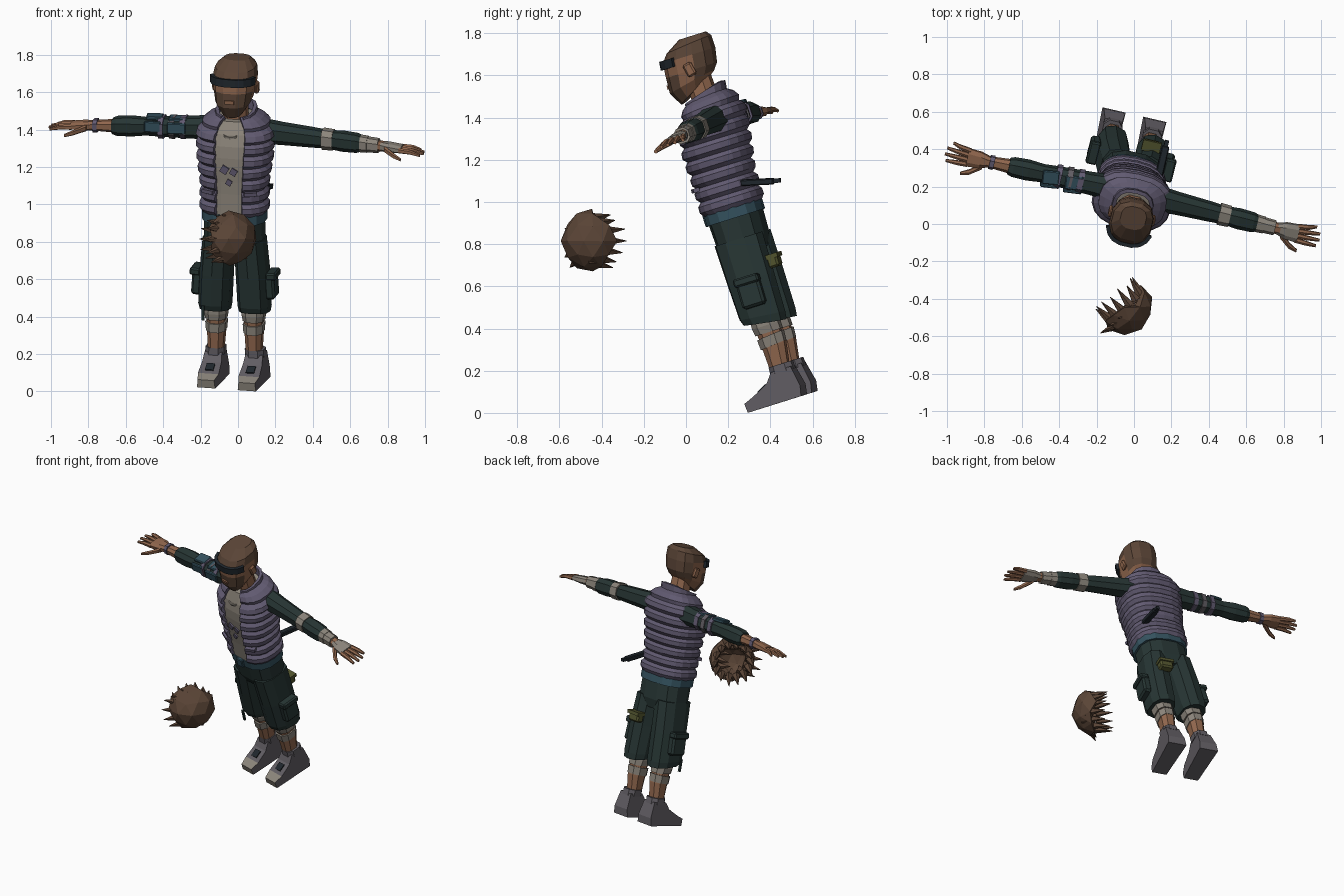
import bpy, bmesh, random
from math import sin, cos, pi, radians
from mathutils import Matrix, Vector, Euler

if "Cube" in bpy.data.objects:
    bpy.data.objects.remove(bpy.data.objects["Cube"])
random.seed(4)

# The figure is built upright, then leaned and turned as a whole
POSE = Matrix.Translation((-.015, .515, .07)) @ Euler(
    (radians(17), radians(4), radians(-13))).to_matrix().to_4x4()


def material(name, r, g, b):
    m = bpy.data.materials.new(name)
    m.use_nodes = True
    m.diffuse_color = (r, g, b, 1)
    m.node_tree.nodes["Principled BSDF"].inputs["Base Color"].default_value = (r, g, b, 1)
    return m


SKIN = material("skin", .28, .135, .075)
HAIR = material("brown hair", .105, .06, .038)
VEST = material("purple quilt", .12, .103, .165)
CLOTH = material("dark green cloth", .02, .036, .034)
SHIRT = material("pale shirt", .27, .24, .2)
BELT = material("blue leather", .035, .085, .115)
SHOE = material("grey shoe", .12, .11, .125)
WRAP = material("bandage", .26, .235, .2)
OLIVE = material("olive canvas", .085, .09, .028)
DARK = material("dark rubber", .014, .02, .026)


def finish(name, bm, mats, paint=None, pose=True, thick=0):
    bmesh.ops.recalc_face_normals(bm, faces=bm.faces)
    if paint:
        for f in bm.faces:
            f.material_index = paint(f.calc_center_median())
    me = bpy.data.meshes.new(name)
    bm.to_mesh(me)
    bm.free()
    ob = bpy.data.objects.new(name, me)
    bpy.context.collection.objects.link(ob)
    for m in mats:
        me.materials.append(m)
    if pose:
        ob.matrix_world = POSE
    if thick:
        sol = ob.modifiers.new("thickness", 'SOLIDIFY')
        sol.thickness, sol.offset = thick, 0
    return ob


def loft(name, rings, mats, n=8, axis='z', p=.8, arc=None, paint=None, thick=0):
    """Rings: (position, centre a, centre b, radius a, radius b, slope)."""
    bm = bmesh.new()
    rows = []
    for pos, ca, cb, ra, rb, *slope in rings:
        row = []
        for i in range(n):
            t = arc[0] + (arc[1] - arc[0]) * i / (n - 1) if arc else 2 * pi * (i + .5) / n
            c, s = cos(t), sin(t)
            da = ra * abs(c) ** p * (1 if c > 0 else -1)
            db = rb * abs(s) ** p * (1 if s > 0 else -1)
            h = pos + (slope[0] * db if slope else 0)
            co = (ca + da, cb + db, h) if axis == 'z' else (h, ca + da, cb + db)
            row.append(bm.verts.new(co))
        rows.append(row)
    for a, b in zip(rows, rows[1:]):
        for i in range(n - 1 if arc else n):
            j = (i + 1) % n
            bm.faces.new((a[i], a[j], b[j], b[i]))
    if not arc:
        bm.faces.new(rows[0])
        bm.faces.new(rows[-1])
    return finish(name, bm, mats, paint, True, thick)


def box(name, centre, size, mat, rot=(0, 0, 0), bevel=0.):
    bm = bmesh.new()
    bmesh.ops.create_cube(bm, size=1)
    bmesh.ops.scale(bm, vec=size, verts=bm.verts)
    if bevel:
        bmesh.ops.bevel(bm, geom=bm.edges[:], offset=bevel, segments=1, affect='EDGES')
    bm.transform(Matrix.Translation(centre) @ Euler([radians(a) for a in rot]).to_matrix().to_4x4())
    return finish(name, bm, [mat])


# Torso profile: height, half width, half depth, centre y
BODY = [(.94, .168, .132, -.008), (1.1, .165, .13, -.005), (1.24, .185, .145, .005),
        (1.38, .195, .145, .025), (1.43, .175, .125, .035), (1.49, .1, .09, .03)]


def body(z):
    for a, b in zip(BODY, BODY[1:]):
        if z <= b[0]:
            t = (z - a[0]) / (b[0] - a[0])
            return [u + (v - u) * t for u, v in zip(a[1:], b[1:])]
    return BODY[-1][1:]


def body_rings(z0, z1, steps, puff):
    out = []
    for i in range(steps + 1):
        z = z0 + (z1 - z0) * i / steps
        rx, ry, cy = body(z)
        g = puff * (1 if i % 3 else -.6)
        out.append((z, 0, cy, rx + g, ry + g, .12 * max(0, z - 1.3) / .2))
    return out


loft("shirt", body_rings(.94, 1.47, 8, 0), [SHIRT], n=16)
gap = radians(19)
loft("quilted_vest", body_rings(.95, 1.485, 24, .011), [VEST], n=19,
     arc=(-pi / 2 + gap, 1.5 * pi - gap), thick=.02)
loft("vest_collar", [(1.46, 0, .025, .105, .095, .3), (1.51, 0, .03, .1, .098, .3)], [VEST],
     n=13, arc=(-pi / 2 + .5, 1.5 * pi - .5), thick=.02)
loft("necklace", [(1.425, 0, -.045, .05, .07, .7), (1.435, 0, -.045, .05, .07, .7)], [WRAP],
     n=9, arc=(-pi, 0), thick=.008)
for x, z, w in ((-.025, 1.21, .04), (.025, 1.2, .035), (0, 1.14, .03)):
    box("shirt_print", (x, -.141, z), (w, .009, w), VEST, (0, 30, 0))
for s in (-1, 1):
    box("vest_pocket_flap", (s * .115, -.13, 1.08), (.07, .03, .02), VEST, (0, 0, s * 22))

# Neck and head
loft("neck", [(1.42, 0, .025, .07, .065), (1.6, 0, .02, .06, .06)], [SKIN])


def head_paint(c):
    if c.z > 1.7 or (c.z > 1.585 and c.y > .03):
        return 1
    return 1 if c.z < 1.63 and c.y < -.02 else 0


loft("head", [(1.525, 0, -.02, .06, .075, .5), (1.575, 0, -.015, .098, .115, .2),
              (1.63, 0, 0, .11, .125), (1.7, 0, .01, .117, .128),
              (1.75, 0, .025, .11, .112, .1), (1.785, 0, .055, .07, .065)],
     [SKIN, HAIR], n=12, paint=head_paint)
loft("goggles", [(1.67, 0, .005, .12, .133), (1.712, 0, .01, .122, .133)], [DARK], n=8,
     arc=(-pi / 2 - 1.25, -pi / 2 + 1.25), thick=.02)
box("mouth", (0, -.129, 1.585), (.05, .009, .02), SKIN)
for s in (-1, 1):
    box("ear", (s * .116, .02, 1.635), (.022, .045, .065), SKIN, (12, 0, 0), .008)


def arm_rings(s, *rings):
    return [(s * x, .073 - .033 * x, 1.382 - .045 * x, r, r * k)
            for x, r, k in rings]


def band(name, s, x0, x1, r, mat):
    loft(name, arm_rings(s, (x0, r, 1), (x1, r * .96, 1)), [mat], axis='x')


for s, side in ((-1, "right_"), (1, "left_")):
    # Arm, sleeve and hand
    loft(side + "sleeve", arm_rings(s, (.13, .068, 1), (.24, .06, 1), (.42, .053, 1), (.5, .048, 1),
                                    (.58, .055, 1), (.66, .052, 1), (.685, .043, 1)), [CLOTH], axis='x')
    loft(side + "forearm", arm_rings(s, (.66, .04, .9), (.76, .032, .9), (.81, .03, .9)), [SKIN], axis='x')
    palm = WRAP if s > 0 else SKIN
    loft(side + "palm", arm_rings(s, (.79, .03, .9), (.84, .047, .55), (.91, .053, .35)), [palm], axis='x')
    for i in range(4):
        y = .004 + .026 * i
        tip = 1.03 - (.012, 0, .005, .03)[i]
        loft(side + "finger", [(s * .9, y, 1.341, .014, .015), (s * .96, y * 1.15 - .005, 1.338, .013, .013),
                               (s * tip, y * 1.35 - .012, 1.325, .008, .008)], [SKIN], n=6, axis='x')
    loft(side + "thumb", [(s * .82, .015, 1.34, .02, .018), (s * .88, -.04, 1.325, .016, .015),
                          (s * .925, -.062, 1.312, .009, .009)], [SKIN], n=6, axis='x')

    # Shorts leg, pocket and lower leg
    loft(side + "shorts_leg", [(.385, s * .108, 0, .08, .105, -.15), (.42, s * .108, -.003, .087, .113, -.1),
                               (.6, s * .1, -.005, .088, .118), (.8, s * .085, -.008, .083, .122)],
         [CLOTH], n=10)
    box(side + "cargo_pocket", (s * .2, 0, .54), (.055, .115, .14), CLOTH, (0, s * -4, 0), .012)
    box(side + "pocket_flap", (s * .208, 0, .6), (.058, .125, .04), CLOTH, (0, s * -4, 0), .008)
    loft(side + "shin", [(.13, s * .105, 0, .042, .045), (.27, s * .103, .008, .05, .06),
                         (.42, s * .103, 0, .052, .058)], [SKIN], n=8)
    loft(side + "knee_wrap", [(.335, s * .103, .003, .058, .068), (.37, s * .103, 0, .064, .07),
                              (.42, s * .103, 0, .06, .068)], [WRAP], n=8)
    loft(side + "calf_wrap", [(.27, s * .103, .005, .055, .065, .1), (.32, s * .103, .005, .059, .068, .1)],
         [WRAP], n=8)

    # Shoe: side profile widened towards the sole
    bm = bmesh.new()
    profile = [(-.2, 0), (.075, 0), (.085, .05), (.065, .15), (-.035, .15), (-.07, .105), (-.15, .065), (-.205, .045)]
    rows = [[bm.verts.new((s * .112 + e * (.064 - .11 * z - (.014 if y < -.18 else 0)), y, z))
             for y, z in profile] for e in (-1, 1)]
    for r in rows:
        bm.faces.new(r)
    for i in range(len(profile)):
        j = (i + 1) % len(profile)
        bm.faces.new((rows[0][i], rows[0][j], rows[1][j], rows[1][i]))
    finish(side + "shoe", bm, [SHOE, WRAP], lambda c: int(c.y < -.16 and c.z > .015))
    loft(side + "shoe_cuff", [(.135, s * .11, .012, .055, .062), (.175, s * .108, .012, .055, .06)], [SHOE])
    box(side + "shoe_badge", (s * .112, -.108, .089), (.045, .05, .009), DARK, (27, 0, 0))

# Arm gear
band("left_elbow_wrap", 1, .47, .53, .058, WRAP)
band("left_forearm_wrap", 1, .68, .72, .046, WRAP)
band("left_wrist_wrap", 1, .72, .78, .041, WRAP)
band("right_bracelet", -1, .765, .79, .038, VEST)
for x0, x1, mat in ((.28, .31, VEST), (.34, .37, SHOE), (.4, .43, VEST)):
    band("right_arm_strap", -1, x0, x1, .064, mat)
for x, w in ((.325, .1), (.455, .09)):
    box("right_arm_guard", (-x, .06, 1.415), (w, .075, .02), BELT, (0, 0, 8), .005)
    box("right_arm_guard_front", (-x, .006, 1.375), (w, .02, .06), BELT, (0, 0, 6), .005)

# Hips, belt and hip gear
loft("shorts_hips", [(.73, 0, -.008, .1, .1), (.79, 0, -.008, .165, .124), (.93, 0, -.008, .16, .13)],
     [CLOTH], n=12)
loft("belt", [(.9, 0, -.008, .174, .138), (.955, 0, -.008, .174, .138)], [BELT], n=14)
box("belt_buckle", (0, -.148, .928), (.055, .02, .06), BELT, (0, 0, 0), .005)
box("back_pouch", (.08, .125, .65), (.09, .055, .06), OLIVE, (0, 0, 0), .01)
box("pouch_flap", (.08, .13, .675), (.1, .06, .022), OLIVE)
box("tool_sheath", (.13, .175, 1.03), (.04, .16, .03), DARK, (-14, 0, 0), .005)
box("tool_handle", (.13, .255, 1.012), (.022, .06, .02), DARK, (-14, 0, 0))
box("hanging_strap", (-.15, -.11, .39), (.015, .012, .08), CLOTH)

# Loose hairpiece: a hollow half shell with swept locks
centre, opening = Vector((-.05, -.44, .815)), Vector((-.63, .77, 0)).normalized()
side_dir = Vector((-opening.y, opening.x, 0))
bm = bmesh.new()
bmesh.ops.create_icosphere(bm, subdivisions=2, radius=.13)
bmesh.ops.delete(bm, geom=[v for v in bm.verts if v.co.dot(opening) > .035], context='VERTS')
for v in bm.verts:
    v.co = v.co * random.uniform(.93, 1.05) + centre
finish("hairpiece_shell", bm, [HAIR], pose=False, thick=.04)
bm = bmesh.new()


def lock(base, direction, length, radius):
    m = Matrix.Translation(base + direction * length * .35) @ direction.to_track_quat('Z', 'Y').to_matrix().to_4x4()
    bmesh.ops.create_cone(bm, cap_ends=True, segments=5, radius1=radius, radius2=.002, depth=length, matrix=m)


for i in range(14):
    a = 2 * pi * i / 14
    out = side_dir * cos(a) + Vector((0, 0, sin(a)))
    lock(centre + out * .112, (opening * .8 + out * .15).normalized(),
         random.uniform(.08, .12), .026)
for i in range(12):
    a = 2 * pi * i / 12
    out = (side_dir * cos(a) + Vector((0, 0, sin(a))) - opening * .5).normalized()
    sweep = (Vector((-1, -.25, random.uniform(-.4, .2))) + out * .3).normalized()
    lock(centre + out * .115, sweep, random.uniform(.09, .13), .03)
finish("hairpiece_locks", bm, [HAIR], pose=False)
